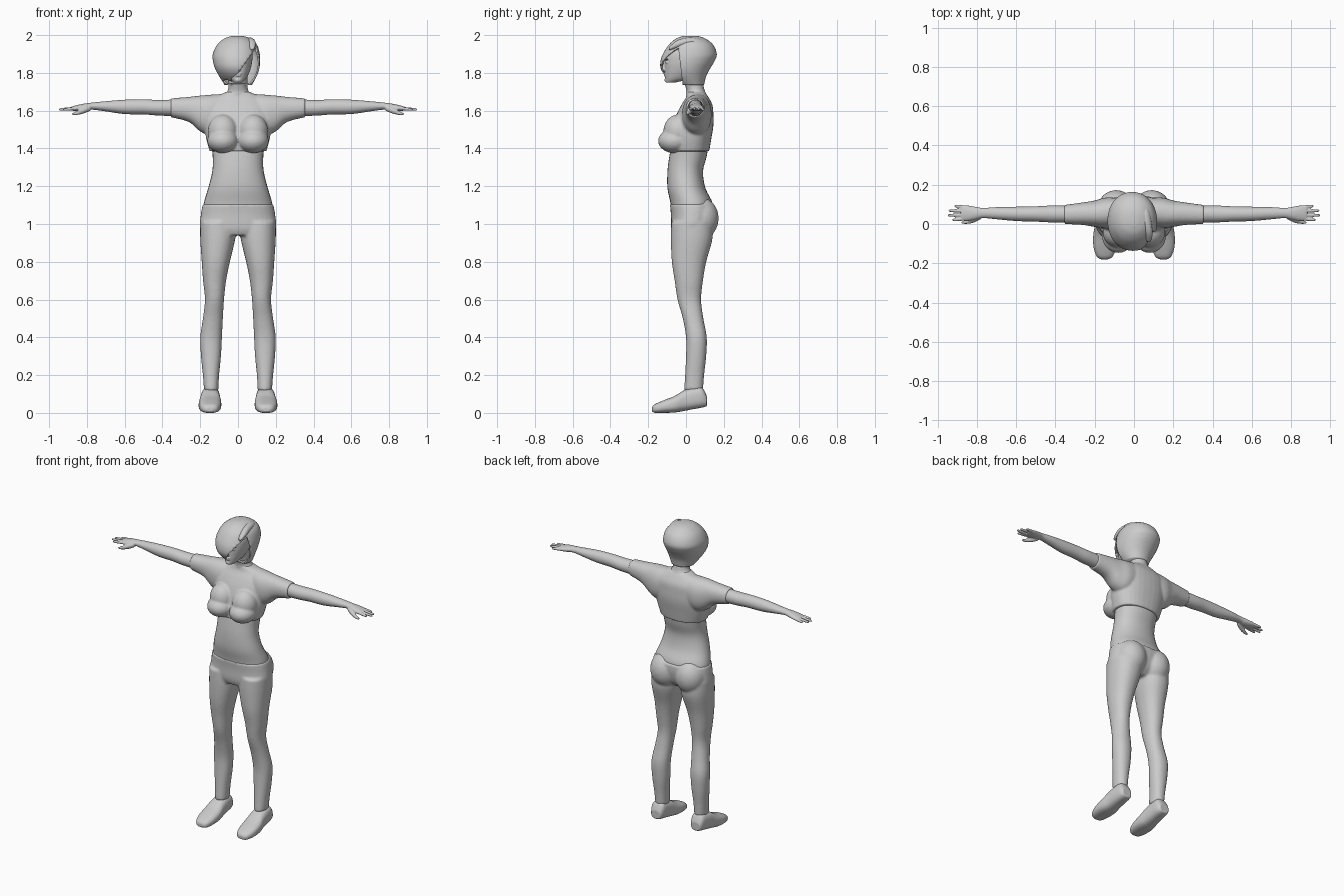
import bpy
import bmesh
from math import cos, sin, pi, copysign
from mathutils import Vector, Matrix

default_cube = bpy.data.objects.get("Cube")
if default_cube:
    bpy.data.objects.remove(default_cube, do_unlink=True)

grey = bpy.data.materials.new("plain_grey")
colour = (0.6, 0.6, 0.6, 1.0)
grey.diffuse_color = colour
grey.use_nodes = True
shader = next(n for n in grey.node_tree.nodes if n.type == 'BSDF_PRINCIPLED')
shader.inputs["Base Color"].default_value = colour
shader.inputs["Roughness"].default_value = 0.7

BOTH = (1, -1)
CM = 0.01  # all measurements below are in hundredths of a unit


def spline(rows, steps):
    """Catmull-Rom interpolation of measurement rows."""
    rows = [Vector(r) for r in rows]
    result = []
    for i in range(len(rows) - 1):
        a, b = rows[max(i - 1, 0)], rows[i]
        c, d = rows[i + 1], rows[min(i + 2, len(rows) - 1)]
        for k in range(steps):
            t = k / steps
            result.append(b + (c - a) * (t / 2)
                          + (a * 2 - b * 5 + c * 4 - d) * (t * t / 2)
                          + (b * 3 - a - c * 3 + d) * (t ** 3 / 2))
    result.append(rows[-1])
    return result


def loft(bm, axis, rows, sides=(1,), power=2.0, steps=4, count=32, caps=True):
    """Skin rounded sections; each row is position, min/max width, min/max depth."""
    def shaped(v):
        return copysign(abs(v) ** (2 / power), v)

    for side in sides:
        rings = []
        for pos, a0, a1, b0, b1 in spline(rows, steps):
            ring = []
            for i in range(count):
                angle = 2 * pi * i / count
                a = (a0 + a1) / 2 + (a1 - a0) / 2 * shaped(cos(angle))
                b = (b0 + b1) / 2 + (b1 - b0) / 2 * shaped(sin(angle))
                co = {'X': (pos, a, b), 'Y': (a, pos, b), 'Z': (a, b, pos)}[axis]
                ring.append(bm.verts.new((co[0] * side * CM, co[1] * CM, co[2] * CM)))
            rings.append(ring)
        for low, high in zip(rings, rings[1:]):
            for i in range(count):
                j = (i + 1) % count
                bm.faces.new((low[i], low[j], high[j], high[i]))
        if caps:
            bm.faces.new(rings[0])
            bm.faces.new(rings[-1])


def column(bm, rows, **options):
    """Upright loft symmetrical about the centre: height, half width, front, back."""
    loft(bm, 'Z', [(z, -w, w, front, back) for z, w, front, back in rows], **options)


def ball(bm, centre, radii, sides=BOTH):
    for side in sides:
        place = Vector((centre[0] * side, centre[1], centre[2])) * CM
        matrix = Matrix.Translation(place) @ Matrix.Diagonal((*(Vector(radii) * CM), 1))
        bmesh.ops.create_uvsphere(bm, u_segments=24, v_segments=16, radius=1, matrix=matrix)


def finish(name, bm, voxel=None, relax=0):
    """Turn the mesh into an object, optionally fusing its pieces into one skin."""
    bmesh.ops.recalc_face_normals(bm, faces=bm.faces[:])
    mesh = bpy.data.meshes.new(name)
    for face in bm.faces:
        face.smooth = True
    bm.to_mesh(mesh)
    bm.free()
    mesh.materials.append(grey)
    obj = bpy.data.objects.new(name, mesh)
    bpy.context.collection.objects.link(obj)
    if voxel:
        remesh = obj.modifiers.new("fuse", 'REMESH')
        remesh.mode = 'VOXEL'
        remesh.voxel_size = voxel * CM
        remesh.use_smooth_shade = True
    if relax:
        smooth = obj.modifiers.new("relax", 'SMOOTH')
        smooth.factor = 0.5
        smooth.iterations = relax
    return obj


# Trousers: pelvis, buttocks and tapering legs
bm = bmesh.new()
column(bm, [(110.5, 18.7, -8.5, 15), (105, 19.7, -8, 15), (98, 20, -7.8, 13),
            (94, 15, -6.5, 9)], power=2.3)
ball(bm, (9, 8, 103), (9.5, 9.3, 11))
loft(bm, 'Z', [(101, 1, 20, -7.8, 14), (92, 1.5, 20, -8, 14), (80, 4.3, 19.2, -7.5, 10.7),
               (70, 6.3, 18.5, -6, 9), (60, 7.4, 17.5, -4.5, 8), (50, 8, 18.6, -1.7, 9.2),
               (40, 8.5, 20, 0, 11), (30, 9, 19.6, 0, 10.7), (20, 10, 18.6, -0.5, 9.6),
               (12, 10.4, 18, -1, 9)], sides=BOTH, power=2.2)
finish("trousers", bm, voxel=0.75, relax=6)

# Shoes with a raised heel and collar
bm = bmesh.new()
loft(bm, 'Y', [(-18, 13, 17, 0.8, 3), (-16.5, 10.7, 19, 0, 4.6), (-12, 9.2, 20.6, 0, 6.6),
               (-6, 8.8, 20.8, 0.2, 9), (-1, 9.3, 20, 1, 12), (4, 9.6, 19.6, 2, 13.5),
               (8.5, 10, 19, 2.8, 13.5), (11, 11.3, 17.8, 3.5, 9)], sides=BOTH, power=2.6)
finish("shoes", bm, voxel=0.5, relax=3)

# Bare midriff
bm = bmesh.new()
column(bm, [(104, 18.6, -7.5, 13), (111, 18.1, -8.2, 14), (119, 15.8, -9.8, 10.3),
            (128, 13.6, -9.8, 9), (136, 13.4, -8.8, 11), (146, 14.5, -7, 12.5)], power=2.2)
finish("midriff", bm)

# Short-sleeved cropped top: chest, bust and sleeves
bm = bmesh.new()
column(bm, [(138.5, 15, -8.8, 12.3), (145, 16.8, -8.5, 13.4), (152, 17.8, -7, 14.5),
            (158, 18, -5, 14.5), (163, 17, -2.5, 14), (167, 12.5, 0, 12),
            (170, 6, 0.5, 10)], power=2.3)
ball(bm, (8, -6, 144), (8.3, 8.8, 6.5))
ball(bm, (8, -4, 149), (8, 8, 9))
loft(bm, 'X', [(6, 0, 13, 150, 169), (14, -2, 13.5, 147, 168.5), (20, -1.5, 12, 149, 168),
               (26, -0.5, 11, 154, 167.3), (35.5, 0, 9.7, 156.5, 166.5)],
     sides=BOTH, power=2.2)
finish("cropped_top", bm, voxel=0.6, relax=7)

# Forearms, palms, fingers and thumbs
bm = bmesh.new()
loft(bm, 'X', [(30, 0.8, 9.2, 157, 166), (42, 0.8, 9.4, 157.4, 165.7), (50, 1.2, 9, 158, 166),
               (60, 1.5, 8.8, 158.2, 165.8), (70, 2.4, 8.6, 159.6, 165), (77, 3, 8.2, 160.5, 164.3),
               (81, 2.2, 8.8, 160, 163.8), (85, 1.6, 9.5, 159.8, 163), (88, 2, 9.3, 160, 162.2)],
     sides=BOTH)
for start, spread, tip in ((2.6, -0.5, 92.5), (4.6, -0.2, 95), (6.7, 0.1, 94.5), (8.6, 0.5, 91.5)):
    rows = []
    for t, r in ((0, 0.9), (0.5, 0.85), (0.9, 0.7), (1, 0.3)):
        y, z = start + spread * t, 161.2 - 0.6 * t
        rows.append((86 + (tip - 86) * t, y - r, y + r, z - r, z + r))
    loft(bm, 'X', rows, sides=BOTH, count=16)
loft(bm, 'X', [(78, 2.5, 5, 160, 163), (82, 0.6, 3.4, 158.4, 161.5), (86, 0, 1.9, 157.6, 159.5),
               (88, 0.4, 1.2, 157.8, 158.6)], sides=BOTH, count=16)
finish("arms", bm, voxel=0.4, relax=3)

# Neck flowing into the shoulders
bm = bmesh.new()
column(bm, [(163, 9, 0, 12), (168.5, 7, 0.3, 10.8), (171, 5.3, 0.2, 9.8), (175, 5, -1, 9),
            (181, 5, -3, 8.5)])
finish("neck", bm)

# Head with nose, brow, eyes, lips and chin
bm = bmesh.new()
column(bm, [(174.8, 2, -10.6, -6), (177, 4.3, -11, 2), (181, 6.3, -11.2, 7.5),
            (186, 7.5, -11.2, 10), (191, 7.5, -10, 11), (196, 5, -5, 8)], power=2.2)
loft(bm, 'Z', [(181, -1.4, 1.4, -12, -9), (181.8, -1.5, 1.5, -13.2, -9),
               (183.5, -0.9, 0.9, -12.6, -9), (187, -0.8, 0.8, -11.4, -9)], count=16)
ball(bm, (3, -10, 187.4), (2.6, 1.5, 0.6))
ball(bm, (3, -9.6, 185.6), (1.6, 1.4, 0.8))
ball(bm, (0, -10.8, 179.6), (2.1, 1.1, 0.5), sides=(1,))
ball(bm, (0, -10.8, 178.6), (1.8, 1.1, 0.5), sides=(1,))
ball(bm, (0, -9.6, 176.2), (2, 1.8, 1.4), sides=(1,))
finish("head", bm, voxel=0.35, relax=2)

# Bob haircut with a swept fringe, opened over one side of the face
bm = bmesh.new()
loft(bm, 'Z', [(173.5, -7, 7.3, -4, 9.5), (178, -9.8, 9.8, -10.5, 10.6),
               (182, -12, 11.2, -13.3, 12.6), (186, -13.2, 11.7, -13.5, 15),
               (190, -13.3, 11.5, -12.2, 16.3), (195, -11, 10, -9, 14.3),
               (198.3, -7, 6.3, -5, 10), (199.6, -3, 2.5, -1, 6)],
     power=2.1, count=48, steps=5)
fringe_point, fringe_normal = Vector((-0.03, 0, 1.755)), Vector((-1.42, 0, 1)).normalized()
edge_point, edge_normal = Vector((0, -0.025, 1.8)), Vector((0, 1, 0.12)).normalized()
hem_point, hem_normal = Vector((-0.03, -0.1, 1.765)), Vector((0.35, 0.32, 1)).normalized()
cuts = ((fringe_point, fringe_normal), (edge_point, edge_normal), (hem_point, hem_normal))
for point, normal in cuts:
    bmesh.ops.bisect_plane(bm, geom=bm.verts[:] + bm.edges[:] + bm.faces[:],
                           plane_co=point, plane_no=normal)


def below(face, cut):
    return (face.calc_center_median() - cut[0]).dot(cut[1]) < 0


opening = [f for f in bm.faces if below(f, cuts[1])
           and (below(f, cuts[0]) or below(f, cuts[2]))]
bmesh.ops.delete(bm, geom=opening, context='FACES')
hair = finish("hair", bm)
thickness = hair.modifiers.new("thickness", 'SOLIDIFY')
thickness.thickness = 0.008
thickness.offset = -1

# Overlapping lock along the parting
bm = bmesh.new()
loft(bm, 'Y', [(-9, 6.5, 8.5, 192, 193.5), (-5, 5.5, 9.5, 193, 197),
               (0, 4, 9, 194, 198.6), (6, 3, 8, 194, 198.4), (11, 3, 6, 193, 196)], count=20)
finish("parting_lock", bm)
